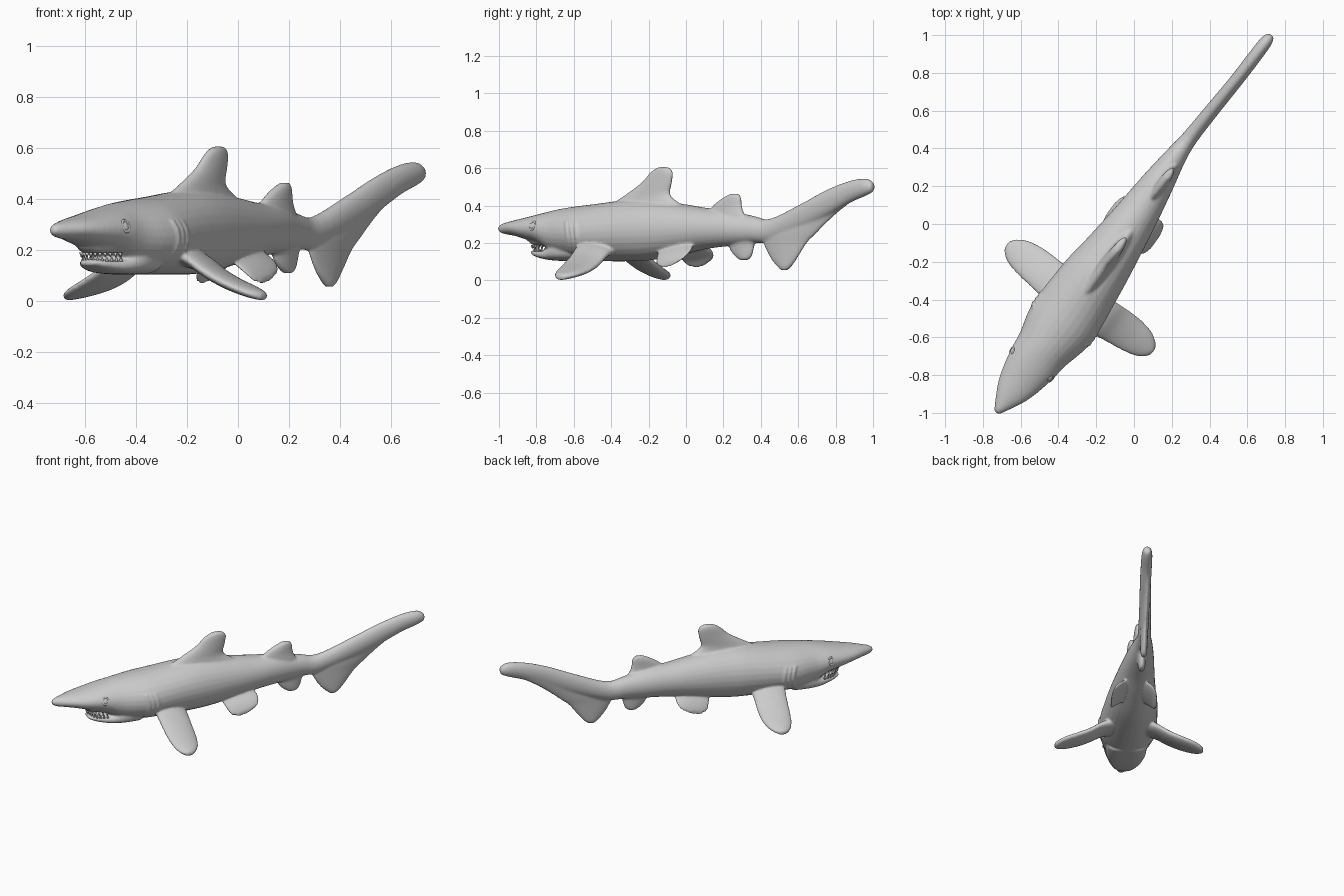
import bpy, bmesh
from math import sin, cos, pi, atan2, radians, copysign
from mathutils import Vector, Matrix

if "Cube" in bpy.data.objects:
    bpy.data.objects.remove(bpy.data.objects["Cube"])

# Local frame: x = shark's side, y = nose (-) to tail (+); turned on z at the end
HEADING = -atan2(0.589, 0.808)


def smooth_rows(rows, n=4):
    """Catmull-Rom interpolation between rows of numbers."""
    out = []
    for i in range(len(rows) - 1):
        p = [rows[max(i - 1, 0)], rows[i], rows[i + 1], rows[min(i + 2, len(rows) - 1)]]
        for k in range(n):
            u = k / n
            out.append([0.5 * (2 * b + (c - a) * u + (2 * a - 5 * b + 4 * c - d) * u * u
                               + (3 * b - a - 3 * c + d) * u ** 3) for a, b, c, d in zip(*p)])
    out.append(list(rows[-1]))
    return out


def loft(bm, rows, normal, power=1.0, sides=28):
    """Skin oval sections; each row is edge a (xyz), edge b (xyz), thickness."""
    rings = []
    for r in smooth_rows(rows):
        a, b, half = Vector(r[:3]), Vector(r[3:6]), r[6] / 2
        ring = []
        for k in range(sides):
            c, s = cos(2 * pi * k / sides), sin(2 * pi * k / sides)
            c, s = copysign(abs(c) ** power, c), copysign(abs(s) ** power, s)
            ring.append(bm.verts.new((a + b) / 2 + (b - a) / 2 * c + Vector(normal) * half * s))
        rings.append(ring)
    for lo, hi in zip(rings, rings[1:]):
        for k in range(sides):
            j = (k + 1) % sides
            bm.faces.new((lo[k], lo[j], hi[j], hi[k]))
    bm.faces.new(rings[0])
    bm.faces.new(rings[-1])


def trunk(bm, rows, power=1.0):
    """Rows: station, side offset, half width, top, bottom."""
    loft(bm, [(t - w, s, (hi + lo) / 2, t + w, s, (hi + lo) / 2, hi - lo)
              for s, t, w, hi, lo in rows], (0, 0, 1), power)


def upright_fin(bm, side, rows):
    """Rows: height, leading station, trailing station, thickness."""
    loft(bm, [(side, a, z, side, b, z, th) for z, a, b, th in rows], (1, 0, 0))


def paired_fin(bm, rows):
    """Rows: side, leading station, z, trailing station, z, thickness."""
    for m in (-1, 1):
        loft(bm, [(m * t, a, za, m * t, b, zb, th) for t, a, za, b, zb, th in rows], (0, 0, 1))


def finish(bm, name):
    bmesh.ops.recalc_face_normals(bm, faces=bm.faces[:])
    for f in bm.faces:
        f.smooth = True
    me = bpy.data.meshes.new(name)
    bm.to_mesh(me)
    bm.free()
    ob = bpy.data.objects.new(name, me)
    ob.rotation_euler.z = HEADING
    bpy.context.collection.objects.link(ob)
    return ob


bm = bmesh.new()

# Trunk from flat snout to upper tail lobe
trunk(bm, [
    (-1.237, 0, .014, .288, .266), (-1.215, 0, .028, .302, .252), (-1.17, 0, .053, .313, .244),
    (-1.11, 0, .084, .325, .235), (-1.03, 0, .112, .340, .215), (-.92, 0, .136, .363, .185),
    (-.82, 0, .150, .383, .130), (-.70, .0, .180, .398, .108), (-.60, 0, .188, .408, .103),
    (-.37, -.008, .170, .432, .102), (-.22, -.008, .150, .430, .110), (-.04, -.012, .126, .410, .138),
    (.12, -.018, .105, .388, .168), (.26, -.025, .085, .375, .183), (.42, -.032, .058, .345, .200),
    (.54, -.030, .043, .330, .205), (.75, -.020, .038, .410, .270), (.93, -.010, .036, .486, .345),
    (1.08, -.006, .036, .532, .415), (1.18, -.004, .034, .545, .450), (1.225, -.003, .024, .530, .470),
    (1.237, -.003, .012, .515, .485)])

# Upper and lower jaws
trunk(bm, [(-1.025, 0, .040, .27, .205), (-.99, 0, .062, .28, .187), (-.94, 0, .084, .29, .182),
           (-.85, 0, .112, .30, .175), (-.76, 0, .135, .30, .16)], .7)
trunk(bm, [(-1.005, 0, .036, .160, .140), (-.97, 0, .062, .163, .127), (-.92, 0, .084, .163, .115),
           (-.86, 0, .108, .172, .107), (-.78, 0, .130, .21, .103), (-.68, 0, .130, .23, .103)], .7)

# Dorsal fins, anal fin and lower tail lobe
upright_fin(bm, .008, [(.38, -.50, .02, .10), (.42, -.46, -.05, .085), (.46, -.39, -.10, .070),
                       (.52, -.29, -.090, .058), (.57, -.236, -.082, .05), (.595, -.20, -.094, .04),
                       (.606, -.17, -.115, .025)])
upright_fin(bm, -.005, [(.34, .13, .39, .07), (.38, .155, .37, .058), (.41, .190, .364, .052),
                        (.44, .240, .360, .045), (.463, .290, .346, .03)])
upright_fin(bm, -.025, [(.23, .22, .46, .07), (.19, .26, .435, .055), (.15, .285, .424, .048),
                        (.12, .32, .408, .04), (.108, .345, .385, .028)])
upright_fin(bm, -.020, [(.44, .87, 1.11, .045), (.37, .70, 1.0, .05), (.30, .54, .905, .055),
                        (.25, .498, .845, .055), (.20, .498, .785, .05), (.12, .545, .722, .045),
                        (.075, .59, .683, .04), (.055, .615, .655, .028)])

# Pectoral and pelvic fins
paired_fin(bm, [(.08, -.60, .195, -.39, .17, .09), (.17, -.60, .170, -.39, .140, .078),
                (.25, -.59, .118, -.385, .090, .068), (.33, -.58, .076, -.388, .056, .060),
                (.41, -.562, .042, -.405, .034, .050), (.458, -.535, .024, -.435, .022, .040),
                (.480, -.505, .016, -.465, .016, .030)])
paired_fin(bm, [(.04, -.14, .19, .08, .20, .06), (.08, -.13, .145, .10, .172, .05),
                (.115, -.115, .112, .10, .145, .044), (.137, -.095, .085, .08, .118, .038),
                (.148, -.06, .072, .035, .095, .028)])

# Gill ridges
for m in (-1, 1):
    for s in (-.68, -.65, -.62):
        rows = []
        for deg in (-45, -28, -10, 8, 25):
            a = radians(deg)
            y = s + .03 * cos(2 * a + .35)
            t, z = m * .184 * cos(a), .255 + .148 * sin(a)
            rows.append((t, y - .009, z, t, y + .009, z, .022))
        loft(bm, rows, (1, 0, 0), sides=12)

# Fuse all of it into one smooth skin
body = finish(bm, "shark_body")
remesh = body.modifiers.new("fuse", 'REMESH')
remesh.mode = 'VOXEL'
remesh.voxel_size = .007
remesh.use_smooth_shade = True
soften = body.modifiers.new("soften", 'SMOOTH')
soften.factor = .5
soften.iterations = 8

# Eyes with lids
bm = bmesh.new()
for m in (-1, 1):
    place = Matrix.Translation((m * .123, -.922, .292)) @ Matrix.Rotation(m * -.2, 4, 'Z') \
        @ Matrix.Rotation(m * -.35, 4, 'Y')
    bmesh.ops.create_uvsphere(bm, u_segments=20, v_segments=12, radius=1,
                              matrix=place @ Matrix.Diagonal((.010, .016, .021, 1)))
    ring = [[bm.verts.new(place @ Vector((m * (.003 + .006 * sin(v)),
                                          (.018 + .006 * cos(v)) * cos(u),
                                          (.023 + .006 * cos(v)) * sin(u))))
             for v in [2 * pi * j / 8 for j in range(8)]] for u in [2 * pi * i / 24 for i in range(24)]]
    for i in range(24):
        for j in range(8):
            bm.faces.new((ring[i - 1][j - 1], ring[i][j - 1], ring[i][j], ring[i - 1][j]))
finish(bm, "eyes")

# Teeth along both jaws
for name, z, flip, reach in (("upper_teeth", .180, pi, .140), ("lower_teeth", .164, 0, .124)):
    bm = bmesh.new()
    for i in range(15):
        a = radians(-77 + 11 * i)
        spot = Matrix.Translation((.084 * sin(a), -.865 - reach * cos(a), z))
        bmesh.ops.create_cone(bm, cap_ends=True, segments=8, radius1=.008, radius2=.001, depth=.020,
                              matrix=spot @ Matrix.Rotation(flip, 4, 'X'))
    finish(bm, name)
